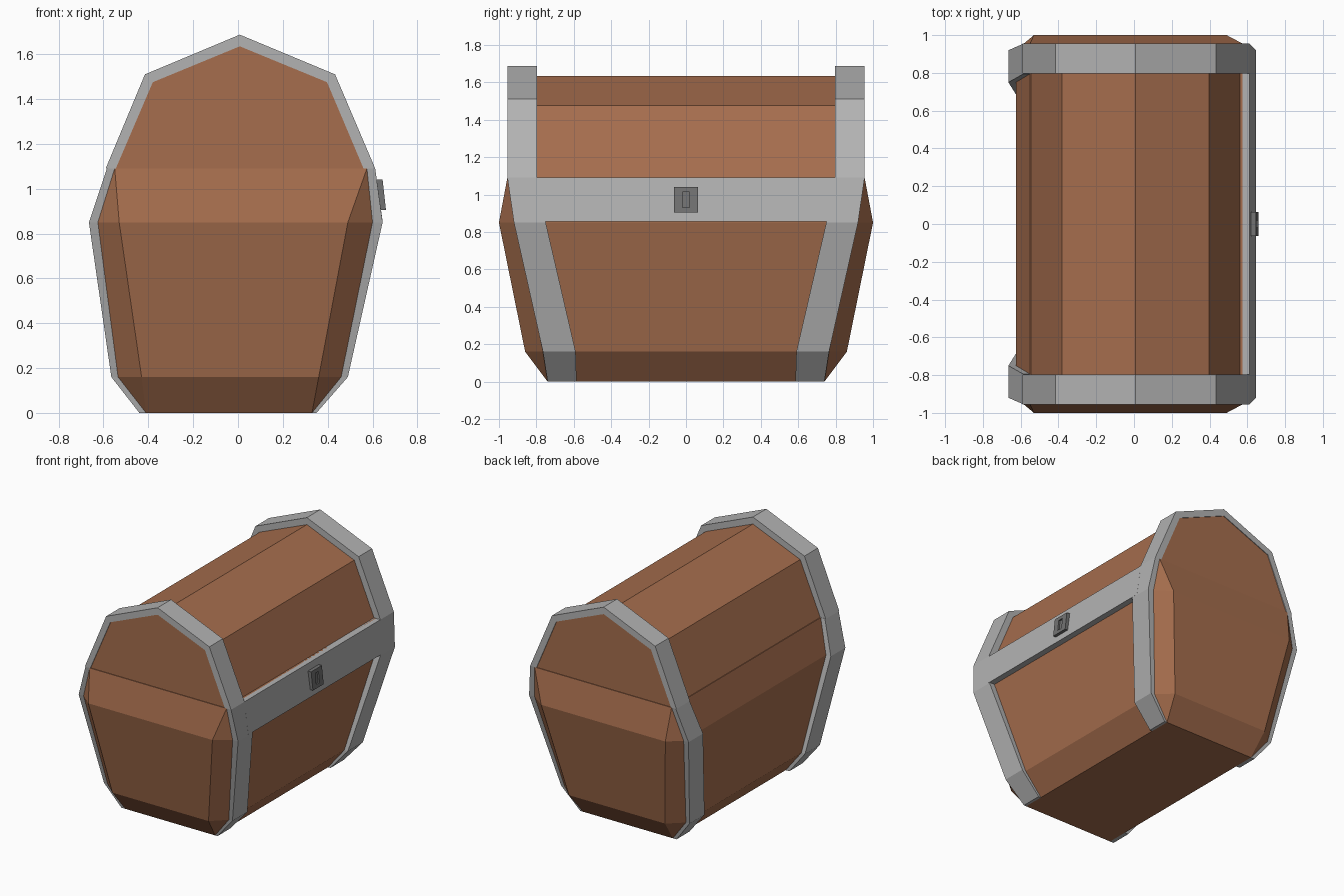
import bpy, bmesh
from mathutils import Vector

if "Cube" in bpy.data.objects:
    bpy.data.objects.remove(bpy.data.objects["Cube"])


def material(name, rgb):
    m = bpy.data.materials.new(name)
    m.diffuse_color = (*rgb, 1)
    m.use_nodes = True
    m.node_tree.nodes["Principled BSDF"].inputs["Base Color"].default_value = m.diffuse_color
    return m


wood = material("wood", (0.38, 0.155, 0.075))
iron = material("iron", (0.45, 0.45, 0.45))
dark_iron = material("dark_iron", (0.17, 0.17, 0.17))


def loft(name, rings, mat, closed=False, lock_face=False):
    """Skin a stack of equal-length rings and cap the ends."""
    bm = bmesh.new()
    vs = [[bm.verts.new(p) for p in r] for r in rings]
    n = len(rings[0])
    for a, b in zip(vs, vs[1:]):
        for i in range(n):
            j = (i + 1) % n
            bm.faces.new((a[i], a[j], b[j], b[i]))
    bm.faces.new(vs[0])
    bm.faces.new(vs[-1])
    bmesh.ops.remove_doubles(bm, verts=bm.verts, dist=0.0005)
    bmesh.ops.recalc_face_normals(bm, faces=bm.faces)
    if lock_face:
        # keyhole: narrow inset on the outer plate face, pushed inward
        bm.normal_update()
        f = max(bm.faces, key=lambda f: f.normal.x)
        new = bmesh.ops.extrude_discrete_faces(bm, faces=[f])["faces"][0]
        c = new.calc_center_median()
        for v in new.verts:
            d = v.co - c
            v.co = c + Vector((d.x * 0.6, d.y * 0.3, d.z * 0.6))
        hole = bmesh.ops.extrude_discrete_faces(bm, faces=[new])["faces"][0]
        for v in hole.verts:
            v.co.x -= 0.012
    me = bpy.data.meshes.new(name)
    bm.to_mesh(me)
    bm.free()
    ob = bpy.data.objects.new(name, me)
    bpy.context.collection.objects.link(ob)
    me.materials.append(mat)
    return ob


def prism(name, profile, y0, y1, mat, **kw):
    return loft(name, [[(x, y, z) for x, z in profile] for y in (y0, y1)], mat, **kw)


# chest body: z, side x left/right, side half y, end x left/right, end half y
levels = [
    (0.00, -0.41, 0.33, 0.74, -0.41, 0.33, 0.74),
    (0.16, -0.535, 0.46, 0.765, -0.43, 0.36, 0.86),
    (0.85, -0.625, 0.60, 0.92, -0.53, 0.49, 1.00),
    (1.09, -0.55, 0.575, 0.955, -0.55, 0.575, 0.955),
]
loft("chest_body", [[(r, -s, z), (r, s, z), (er, e, z), (el, e, z),
                     (l, s, z), (l, -s, z), (el, -e, z), (er, -e, z)]
                    for z, l, r, s, el, er, e in levels], wood)

# five-point lid
lid = [(-0.545, 1.09), (-0.38, 1.475), (0.008, 1.635), (0.397, 1.475), (0.56, 1.09)]
prism("lid", lid, -0.95, 0.95, wood)

# arched lid straps and tapering body straps
arch = [(-0.59, 1.09), (-0.415, 1.51), (0.008, 1.687), (0.433, 1.51), (0.612, 1.09)]
outer = [(-0.44, 0.35), (-0.565, 0.49), (-0.665, 0.645), (-0.585, 0.612)]
inner_y = [0.585, 0.59, 0.75, 0.795]
for s, end in ((-1, "front"), (1, "back")):
    prism("lid_strap_" + end, arch + lid[::-1], s * 0.797, s * 0.955, iron)
    for k, side in enumerate(("left", "right")):
        rings = []
        for lv, xo, yi in zip(levels, outer, inner_y):
            z, xi, yo = lv[0], lv[1 + k], lv[3]
            rings.append([(xo[k], s * yi, z), (xo[k], s * yo, z),
                          (xi, s * yo, z), (xi, s * yi, z)])
        loft(f"body_strap_{side}_{end}", rings, iron)

# band below the lid on the lock side
prism("lock_band", [(0.60, 0.855), (0.645, 0.855), (0.612, 1.09), (0.56, 1.09)],
      -0.80, 0.80, iron)

# lock plate with keyhole
prism("lock_plate", [(0.63, 0.905), (0.66, 0.905), (0.645, 1.04), (0.61, 1.04)],
      -0.063, 0.063, dark_iron, lock_face=True)
